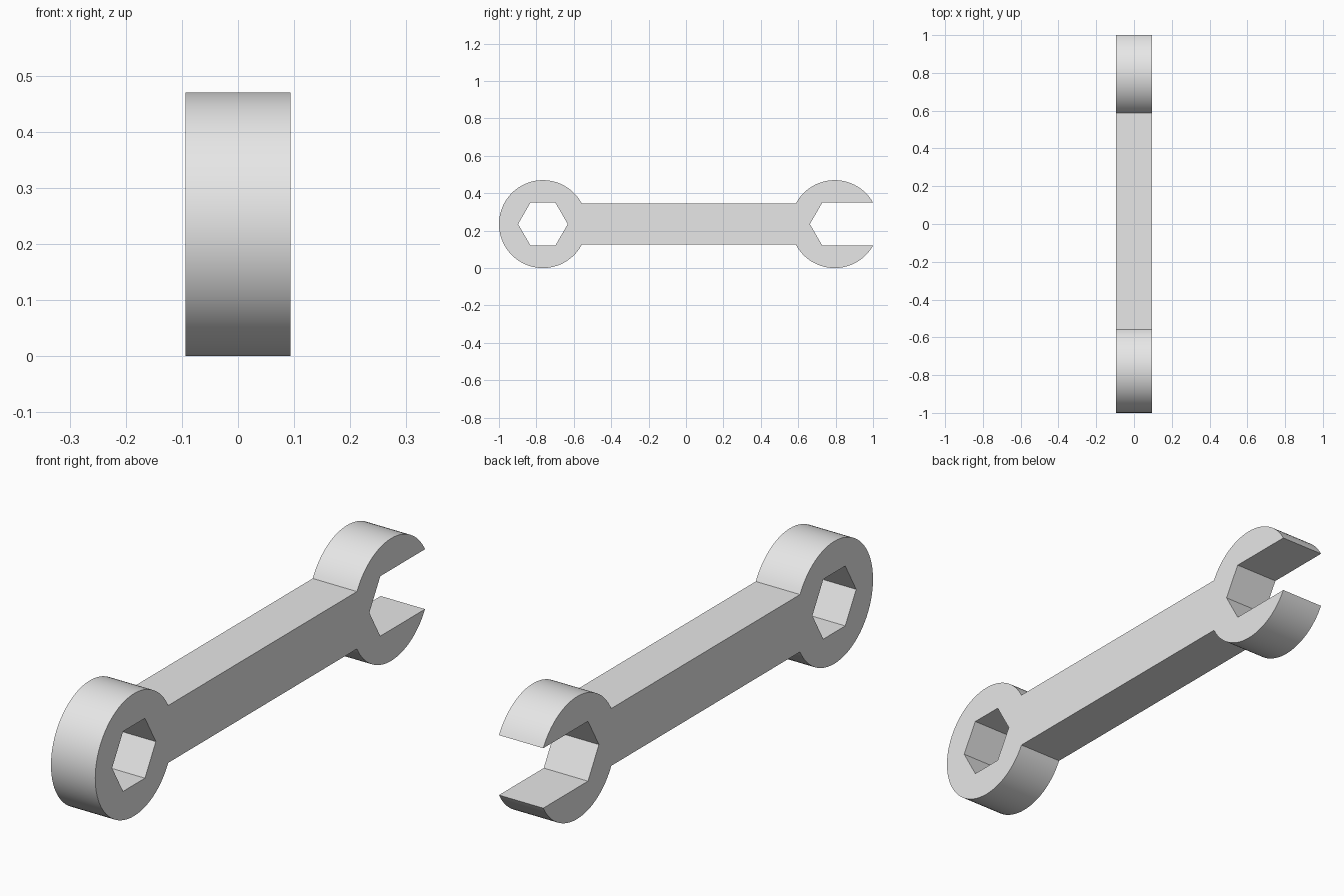
import bpy, bmesh
from math import sin, cos, asin, pi

cube = bpy.data.objects.get("Cube")
if cube:
    bpy.data.objects.remove(cube, do_unlink=True)

RADIUS = 0.235            # head radius, also the height of the centre line
RING_Y, JAW_Y = -0.765, 0.795
SHAFT = 0.11              # half height of the shaft
FLAT = 0.115              # half distance across the hexagon flats
HEX = FLAT / cos(pi / 6)  # hexagon corner radius
THICK = 0.188


def arc(cy, r, start, end, steps):
    """Points (y, z) on an arc, both ends included."""
    return [(cy + r * cos(start + (end - start) * i / steps),
             RADIUS + r * sin(start + (end - start) * i / steps))
            for i in range(steps + 1)]


def add_loop(bm, points):
    verts = [bm.verts.new((-THICK / 2, y, z)) for y, z in points]
    for i, v in enumerate(verts):
        bm.edges.new((v, verts[(i + 1) % len(verts)]))


neck = asin(SHAFT / RADIUS)
tip = asin(FLAT / RADIUS)

# Outline: ring head, lower jaw, hexagonal throat, upper jaw
outline = arc(RING_Y, RADIUS, neck, 2 * pi - neck, 64)
outline += arc(JAW_Y, RADIUS, pi + neck, 2 * pi - tip, 32)
outline += arc(JAW_Y, HEX, 5 * pi / 3, pi / 3, 4)
outline += arc(JAW_Y, RADIUS, tip, pi - neck, 32)

# Hexagonal hole in the ring head
hole = arc(RING_Y, HEX, 0, 5 * pi / 3, 5)

bm = bmesh.new()
add_loop(bm, outline)
add_loop(bm, hole)
bmesh.ops.triangle_fill(bm, use_beauty=True, edges=bm.edges[:])

# Thicken the flat profile
side = bmesh.ops.extrude_face_region(bm, geom=bm.faces[:], use_keep_orig=True)
moved = [g for g in side["geom"] if isinstance(g, bmesh.types.BMVert)]
bmesh.ops.translate(bm, verts=moved, vec=(THICK, 0, 0))
bmesh.ops.recalc_face_normals(bm, faces=bm.faces[:])

mesh = bpy.data.meshes.new("wrench")
bm.to_mesh(mesh)
bm.free()
wrench = bpy.data.objects.new("wrench", mesh)
bpy.context.collection.objects.link(wrench)

# Plain grey metal
grey = bpy.data.materials.new("light_grey")
grey.use_nodes = True
colour = (0.8, 0.8, 0.8, 1)
grey.diffuse_color = colour
grey.node_tree.nodes["Principled BSDF"].inputs["Base Color"].default_value = colour
mesh.materials.append(grey)

bpy.ops.object.select_all(action="DESELECT")
wrench.select_set(True)
bpy.context.view_layer.objects.active = wrench
bpy.ops.object.shade_smooth_by_angle(angle=pi / 6)
